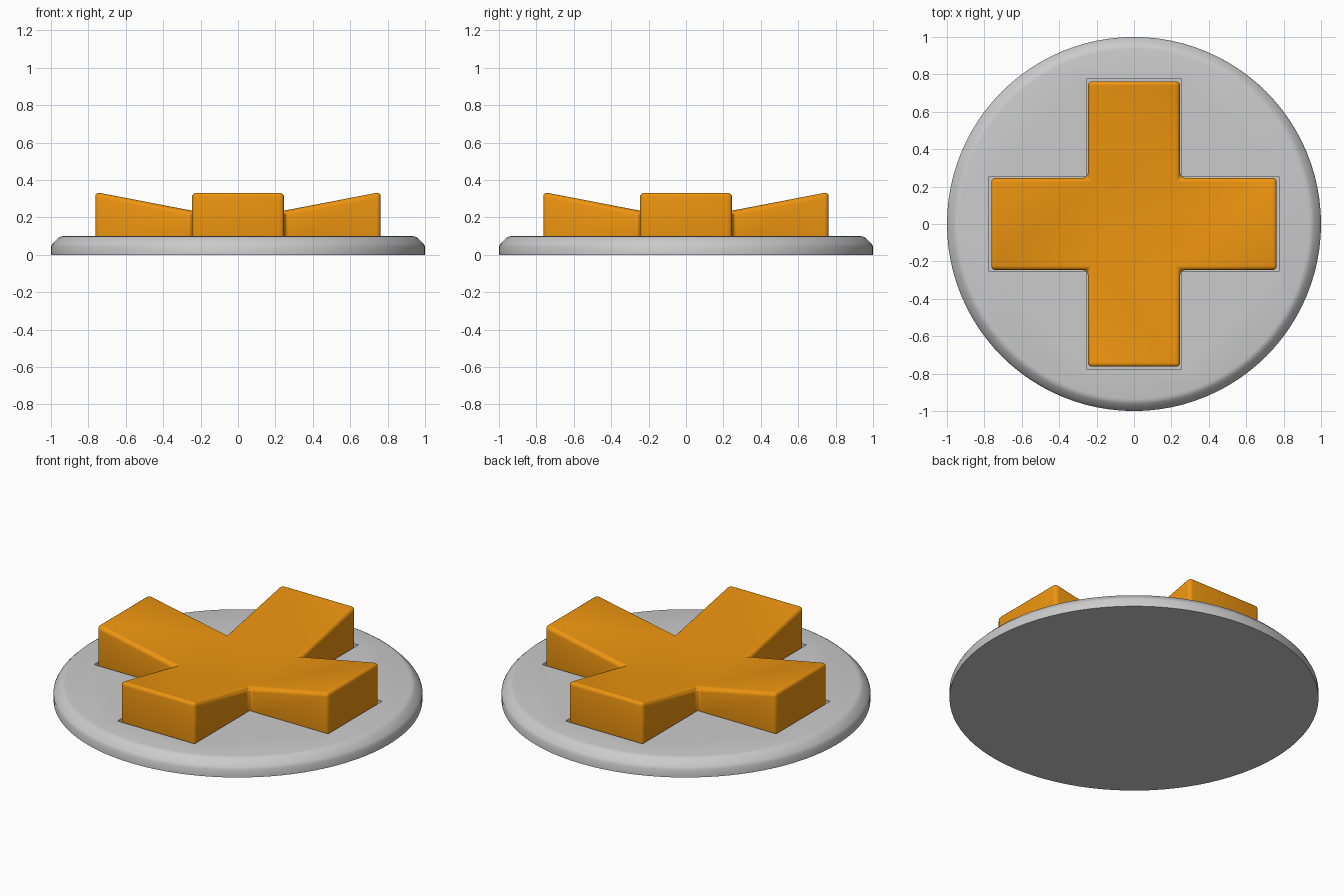
import bpy, bmesh, math

if "Cube" in bpy.data.objects:
    bpy.data.objects.remove(bpy.data.objects["Cube"])


def make_object(name, bm):
    bmesh.ops.recalc_face_normals(bm, faces=bm.faces[:])
    mesh = bpy.data.meshes.new(name)
    bm.to_mesh(mesh)
    bm.free()
    obj = bpy.data.objects.new(name, mesh)
    bpy.context.collection.objects.link(obj)
    return obj


def activate(obj):
    bpy.ops.object.select_all(action='DESELECT')
    obj.select_set(True)
    bpy.context.view_layer.objects.active = obj


def make_cross(name, half_width, reach, z_bottom, z_inner, z_outer):
    """Plus-shaped block whose arms slope from z_inner up to z_outer."""
    bm = bmesh.new()
    w, r = half_width, reach
    # one quarter: inner corner plus the two ends of the +y arm
    outline = []
    for k in range(4):
        c, s = round(math.cos(k * math.pi / 2)), round(math.sin(k * math.pi / 2))
        for x, y, z in ((w, w, z_inner), (w, r, z_outer), (-w, r, z_outer)):
            outline.append((x * c - y * s, x * s + y * c, z))
    top = [bm.verts.new(p) for p in outline]
    low = [bm.verts.new((x, y, z_bottom)) for x, y, z in outline]
    for ring in (top, low):
        bm.faces.new(ring[0::3])
        for k in range(0, 12, 3):
            bm.faces.new([ring[(k + i) % 12] for i in range(4)])
    for i in range(12):
        j = (i + 1) % 12
        bm.faces.new((low[i], low[j], top[j], top[i]))
    return make_object(name, bm)


# Round base plate with a softened upper rim
profile = [(1, 0), (1, 0.045), (0.992, 0.06), (0.962, 0.09), (0.95, 0.097), (0.935, 0.1)]
segments = 96
bm = bmesh.new()
rings = [[bm.verts.new((r * math.cos(2 * math.pi * i / segments),
                        r * math.sin(2 * math.pi * i / segments), z))
          for i in range(segments)] for r, z in profile]
for a, b in zip(rings, rings[1:]):
    for i in range(segments):
        j = (i + 1) % segments
        bm.faces.new((a[i], a[j], b[j], b[i]))
bm.faces.new(rings[0])
bm.faces.new(rings[-1])
base = make_object("base_plate", bm)

# Shallow cross-shaped recess in the plate
cutter = make_cross("recess_cutter", 0.255, 0.775, 0.05, 0.3, 0.3)
cutter.hide_render = True
cutter.hide_set(True)
cut = base.modifiers.new("recess", 'BOOLEAN')
cut.operation = 'DIFFERENCE'
cut.solver = 'EXACT'
cut.object = cutter
activate(base)
bpy.ops.object.modifier_apply(modifier=cut.name)
bpy.data.objects.remove(cutter, do_unlink=True)
bpy.ops.object.shade_smooth_by_angle(angle=math.radians(35))

# Orange directional pad with raised arm tips
pad = make_cross("direction_pad", 0.247, 0.763, 0.05, 0.232, 0.336)
bevel = pad.modifiers.new("soft_edges", 'BEVEL')
bevel.width = 0.024
bevel.segments = 4
bevel.limit_method = 'ANGLE'
bevel.angle_limit = math.radians(30)
activate(pad)
bpy.ops.object.modifier_apply(modifier=bevel.name)
bpy.ops.object.shade_smooth_by_angle(angle=math.radians(35))
orange = bpy.data.materials.new("orange")
orange.diffuse_color = (0.85, 0.3, 0.005, 1)
orange.use_nodes = True
orange.node_tree.nodes["Principled BSDF"].inputs["Base Color"].default_value = orange.diffuse_color
pad.data.materials.append(orange)
